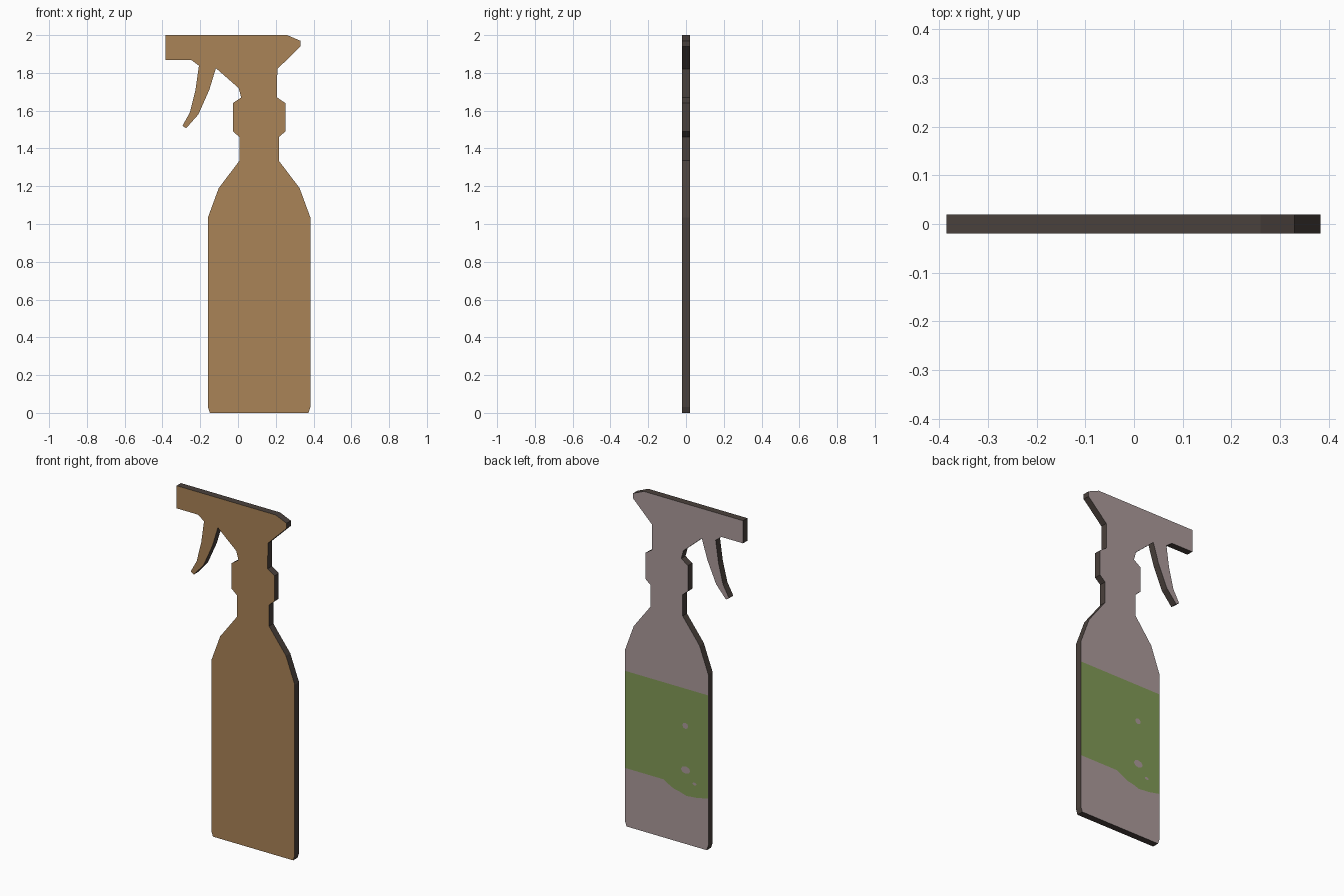
import bpy, bmesh, math

if "Cube" in bpy.data.objects:
    bpy.data.objects.remove(bpy.data.objects["Cube"])

T = 0.02      # half thickness of the board
CX = 0.112    # centre line of the bottle


def material(name, r, g, b):
    def lin(c):
        c /= 255
        return c / 12.92 if c <= 0.04045 else ((c + 0.055) / 1.055) ** 2.4
    m = bpy.data.materials.new(name)
    m.diffuse_color = (lin(r), lin(g), lin(b), 1)
    m.use_nodes = True
    m.node_tree.nodes["Principled BSDF"].inputs["Base Color"].default_value = m.diffuse_color
    return m


tan = material("tan_front", 170, 131, 87)
mauve = material("mauve_grey_back", 172, 155, 155)
dark = material("dark_brown_edge", 74, 65, 60)
green = material("green_label", 130, 154, 87)


def finish(bm, name, mats):
    me = bpy.data.meshes.new(name)
    bm.to_mesh(me)
    bm.free()
    for m in mats:
        me.materials.append(m)
    ob = bpy.data.objects.new(name, me)
    bpy.context.collection.objects.link(ob)
    return ob


# Spray bottle silhouette: mirrored bottle half, plus the spray head and trigger
half = [(0.095, 1.67), (0.139, 1.64), (0.139, 1.49), (0.104, 1.46),
        (0.104, 1.335), (0.214, 1.19), (0.271, 1.035), (0.271, 0.03), (0.261, 0)]
head_right = [(-0.385, 2.0), (0.26, 2.0), (0.33, 1.97), (0.33, 1.94), (0.208, 1.82)]
trigger = [(0.003, 1.72), (-0.117, 1.825), (-0.152, 1.71), (-0.21, 1.58),
           (-0.274, 1.507), (-0.294, 1.52), (-0.255, 1.59), (-0.225, 1.71),
           (-0.207, 1.838), (-0.245, 1.867), (-0.385, 1.867)]
outline = (head_right + [(CX + x, z) for x, z in half]
           + [(CX - x, z) for x, z in reversed(half)] + trigger)

bm = bmesh.new()
face = bm.faces.new([bm.verts.new((x, -T, z)) for x, z in outline])
ext = bmesh.ops.extrude_face_region(bm, geom=[face], use_keep_orig=True)
for v in ext["geom"]:
    if isinstance(v, bmesh.types.BMVert):
        v.co.y = T
bmesh.ops.recalc_face_normals(bm, faces=bm.faces)
# tan front, mauve back, dark edges
for f in bm.faces:
    y = f.normal.y
    f.material_index = 0 if y < -0.5 else 1 if y > 0.5 else 2
finish(bm, "spray_bottle_board", [tan, mauve, dark])

# Worn label on the back, with a ragged lower edge and small chipped holes
label = [(CX - 0.271, 0.913), (CX + 0.271, 0.913), (CX + 0.271, 0.342), (0.133, 0.342),
         (0.10, 0.323), (0.062, 0.304), (0.023, 0.297), (-0.016, 0.284),
         (-0.088, 0.291), (CX - 0.271, 0.306)]
chips = [(-0.01, 0.694, 0.019, 0.018), (-0.012, 0.435, 0.03, 0.022), (-0.07, 0.368, 0.014, 0.008)]
loops = [label]
for cx, cz, rx, rz in chips:
    loops.append([(cx + rx * math.cos(i * math.tau / 8), cz + rz * math.sin(i * math.tau / 8))
                  for i in range(8)])

bm = bmesh.new()
edges = []
for loop in loops:
    vs = [bm.verts.new((x, T + 0.001, z)) for x, z in loop]
    edges += [bm.edges.new((vs[i], vs[(i + 1) % len(vs)])) for i in range(len(vs))]
bmesh.ops.triangle_fill(bm, edges=edges, use_beauty=True, normal=(0, 1, 0))
for f in bm.faces:
    f.normal_update()
    if f.normal.y < 0:
        f.normal_flip()
finish(bm, "back_label", [green])
